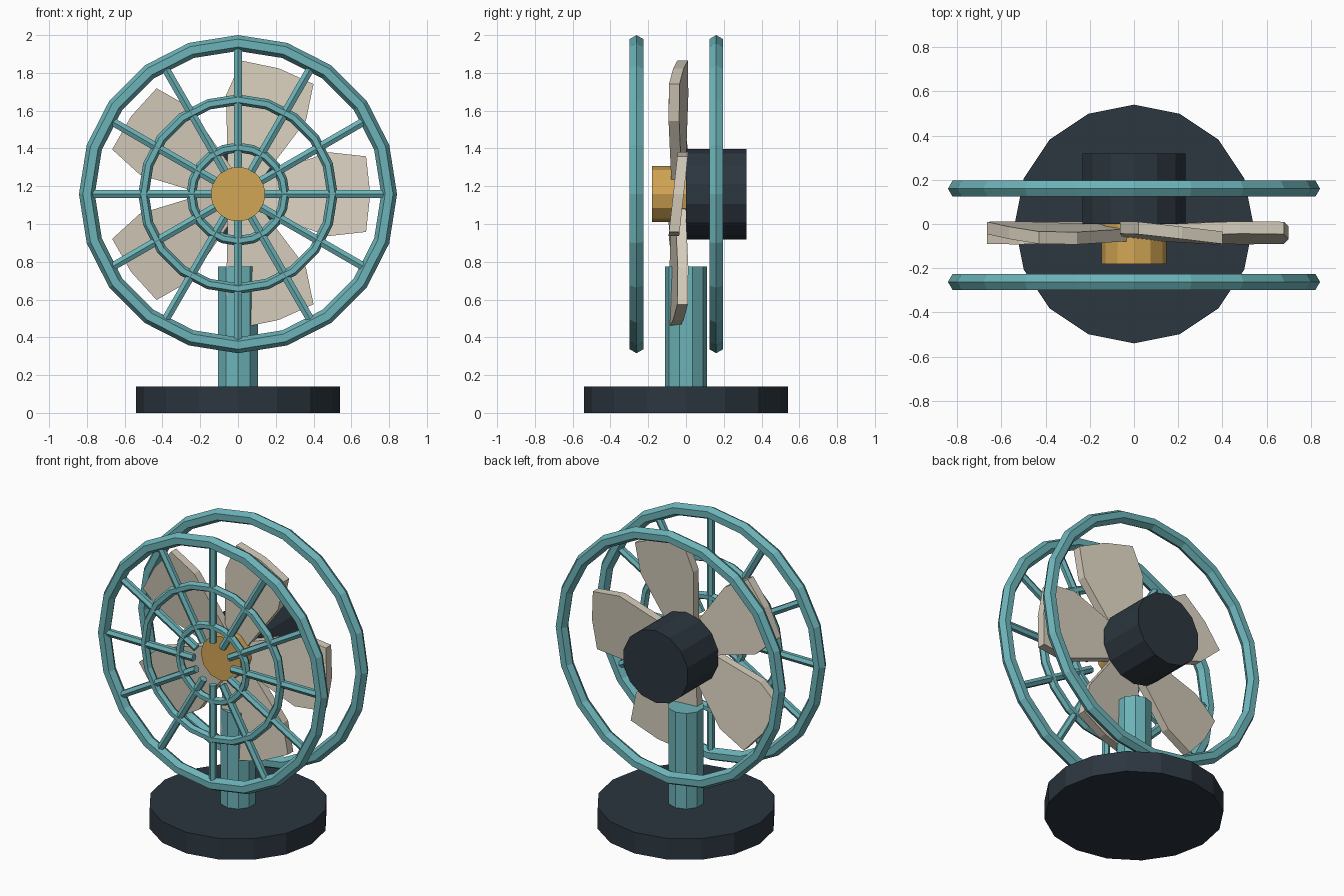
import bpy, math
from mathutils import Matrix, Vector

if "Cube" in bpy.data.objects:
    bpy.data.objects.remove(bpy.data.objects["Cube"])

CZ = 1.158          # height of the fan axis
FRONT_Y, REAR_Y = -0.262, 0.16


def material(name, rgb):
    m = bpy.data.materials.new(name)
    m.diffuse_color = (*rgb, 1)
    m.use_nodes = True
    m.node_tree.nodes["Principled BSDF"].inputs["Base Color"].default_value = m.diffuse_color
    return m


TEAL = material("teal", (0.15, 0.45, 0.48))
DARK = material("dark", (0.025, 0.037, 0.05))
CREAM = material("cream", (0.68, 0.62, 0.51))
BRASS = material("brass", (0.65, 0.38, 0.09))


def finish(name, mat):
    ob = bpy.context.object
    ob.name = name
    ob.data.materials.append(mat)
    return ob


def cylinder(name, mat, sides, r, length, loc, rot=(0, 0, 0)):
    bpy.ops.mesh.primitive_cylinder_add(vertices=sides, radius=r, depth=length,
                                        location=loc, rotation=rot)
    return finish(name, mat)


def ring(name, major, minor, y):
    bpy.ops.mesh.primitive_torus_add(major_segments=20, minor_segments=6,
                                     major_radius=major, minor_radius=minor,
                                     location=(0, y, CZ), rotation=(math.pi / 2, 0, 0))
    return finish(name, TEAL)


# stand
cylinder("base", DARK, 16, 0.54, 0.14, (0, 0, 0.07))
cylinder("post", TEAL, 10, 0.11, 0.66, (0, 0, 0.445))

# motor and hub along the fan axis
along_y = (math.pi / 2, 0, 0)
cylinder("motor", DARK, 14, 0.24, 0.32, (0, 0.16, CZ), along_y)
cylinder("hub", BRASS, 12, 0.148, 0.18, (0, -0.09, CZ), along_y)

# guards
ring("front_guard_outer_ring", 0.80, 0.042, FRONT_Y)
ring("front_guard_middle_ring", 0.50, 0.028, FRONT_Y)
ring("front_guard_inner_ring", 0.247, 0.026, FRONT_Y)
ring("rear_guard_ring", 0.80, 0.042, REAR_Y)

# guard spokes
for i in range(12):
    a = math.tau * i / 12
    r = 0.46
    cylinder(f"guard_spoke_{i + 1}", TEAL, 6, 0.025, 0.64,
             (r * math.sin(a), FRONT_Y, CZ + r * math.cos(a)), (0, a, 0))

# pitched blades: outline as (radial, tangential) points
outline = [(0.10, -0.09), (0.48, -0.222), (0.678, -0.20), (0.70, 0.0),
           (0.678, 0.20), (0.48, 0.222), (0.10, 0.09)]
n = len(outline)
verts = [Vector((u, -0.04 + 0.11 * t + dy, t)) for dy in (-0.028, 0.028) for u, t in outline]
faces = [tuple(range(n)), tuple(reversed(range(n, 2 * n)))]
faces += [(i, i + n, (i + 1) % n + n, (i + 1) % n) for i in range(n)]
blade = bpy.data.meshes.new("blade")
blade.from_pydata(verts, [], faces)
blade.materials.append(CREAM)
for i in range(5):
    ob = bpy.data.objects.new(f"blade_{i + 1}", blade)
    ob.matrix_world = Matrix.Translation((0, 0, CZ)) @ Matrix.Rotation(-math.tau * i / 5, 4, 'Y')
    bpy.context.collection.objects.link(ob)
